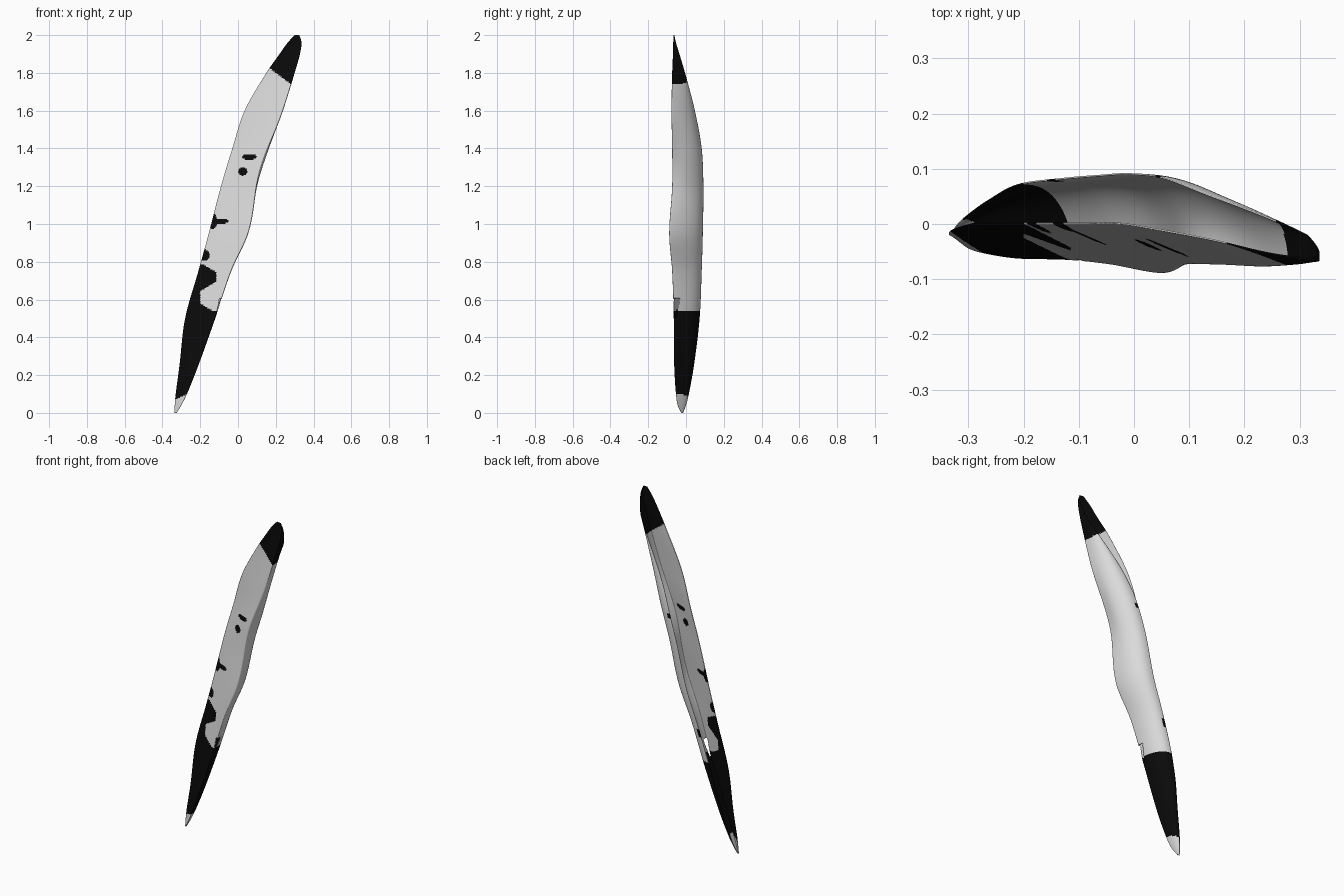
import bpy
import bmesh
from math import sin, cos, pi, exp

if "Cube" in bpy.data.objects:
    bpy.data.objects.remove(bpy.data.objects["Cube"], do_unlink=True)


def make_material(name, value):
    mat = bpy.data.materials.new(name)
    mat.use_nodes = True
    colour = (value, value, value, 1)
    mat.diffuse_color = colour
    mat.node_tree.nodes["Principled BSDF"].inputs["Base Color"].default_value = colour
    return mat


# Stations up the feather: height, left x, right x, left y, front y, back y
stations = [
    (0, -.335, -.325, -.02, -.025, -.015),
    (.04, -.335, -.3, -.015, -.045, 0),
    (.1, -.33, -.27, -.012, -.055, .015),
    (.25, -.31, -.21, -.005, -.065, .042),
    (.5, -.28, -.12, 0, -.068, .072),
    (.75, -.21, -.035, 0, -.077, .083),
    (.95, -.155, .055, 0, -.093, .089),
    (1.2, -.09, .11, 0, -.077, .092),
    (1.4, -.03, .175, 0, -.077, .083),
    (1.6, .035, .24, -.01, -.08, .047),
    (1.8, .15, .3, -.032, -.075, -.005),
    (1.9, .22, .328, -.05, -.07, -.035),
    (1.96, .263, .336, -.058, -.068, -.053),
    (2, .3, .325, -.064, -.066, -.062),
]


def slope(i, k):
    a, b = stations[max(i - 1, 0)], stations[min(i + 1, len(stations) - 1)]
    return (b[k] - a[k]) / (b[0] - a[0])


def station_at(z):
    """Smoothly interpolate the outline at a height."""
    i = 0
    while i < len(stations) - 2 and stations[i + 1][0] < z:
        i += 1
    a, b = stations[i], stations[i + 1]
    h = b[0] - a[0]
    t = (z - a[0]) / h
    blend = t * t * (3 - 2 * t)
    return [a[k] + (b[k] - a[k]) * blend
            + h * t * (1 - t) * ((1 - t) * slope(i, k) - t * slope(i + 1, k))
            for k in range(1, 6)]


SIDE = 48          # strips in each of the two vanes
ROWS = 300


def section(z):
    """Flat front vane, rounded fold, curled right vane open at the back left."""
    left, right, y_left, y_front, y_back = station_at(z)
    flatten = min(max((z - 1.35) / .5, 0), 1) ** 2
    mid = left + (.43 + .57 * flatten) * (right - left)
    tuck = .02 * exp(-((z - 1.33) / .17) ** 2)
    points = []
    for j in range(SIDE):
        t = j / SIDE
        points.append((left + (right - tuck - left) * t, y_left + (y_front - y_left) * t))
    for j in range(SIDE + 1):
        t = j / SIDE
        a = t * pi / 2
        points.append((mid + (right - mid) * max(cos(a), 0) ** .85 - tuck * exp(-(t / .2) ** 2),
                       y_front + (y_back - y_front) * sin(a)))
    # Soften the fold
    for _ in range(6):
        inner = [tuple((p[k] + 2 * q[k] + r[k]) / 4 for k in (0, 1))
                 for p, q, r in zip(points, points[1:], points[2:])]
        points = [points[0]] + inner + [points[-1]]
    return [(x, y, z) for x, y in points]


def in_spot(x, z, spot):
    cx, cz, rx, rz = spot
    return ((x - cx) / rx) ** 2 + ((z - cz) / rz) ** 2 < 1


# Dark flecks: centre x, centre z, half width, half height
flecks = [(.06, 1.355, .038, .015), (.025, 1.278, .024, .022),
          (-.1, 1.015, .05, .015), (-.135, 1.015, .025, .042),
          (-.18, .835, .03, .03)]


def is_dark(x, z, left, strip):
    if z + .77 * x > 1.955:
        return True
    if z < .07 + .5 * (x - left):
        return False
    if z < .54:
        return True
    if strip >= SIDE:
        at_rim = strip > 1.9 * SIDE
        return at_rim and (abs(z - 1.352) < .012 or abs(z - .705) < .025)
    edge_band = x < -.2 and z < .79
    lower_slant = z < .58 and x < -.2 + 1.6 * (.58 - z)
    wedge = x < -.115 and z < .79 and abs(z - .72) < .025 - .6 * (x + .115)
    return edge_band or lower_slant or wedge or any(in_spot(x, z, s) for s in flecks)


def in_gap(z, strip):
    """Teardrop gap along the fold."""
    return .5 < z < .605 and abs(strip / SIDE - 1.03) < .03 + .9 * (z - .5)


# Feather sheet
bm = bmesh.new()
rings = [[bm.verts.new(p) for p in section(2 * r / ROWS)] for r in range(ROWS + 1)]
for low, high in zip(rings, rings[1:]):
    left = low[0].co.x
    for j in range(2 * SIDE):
        if in_gap(low[0].co.z, j):
            continue
        face = bm.faces.new((low[j], low[j + 1], high[j + 1], high[j]))
        centre = face.calc_center_median()
        face.material_index = int(is_dark(centre.x, centre.z, left, j))
bmesh.ops.delete(bm, geom=[v for v in bm.verts if not v.link_faces], context='VERTS')

mesh = bpy.data.meshes.new("feather")
bm.to_mesh(mesh)
bm.free()
mesh.materials.append(make_material("pale grey", .72))
mesh.materials.append(make_material("black", .003))
feather = bpy.data.objects.new("feather", mesh)
bpy.context.collection.objects.link(feather)
bpy.context.view_layer.objects.active = feather
feather.select_set(True)
bpy.ops.object.shade_smooth_by_angle(angle=1)

# Thin the sheet inward from its outer face
shell = feather.modifiers.new("thickness", 'SOLIDIFY')
shell.thickness = .003
shell.offset = -1
